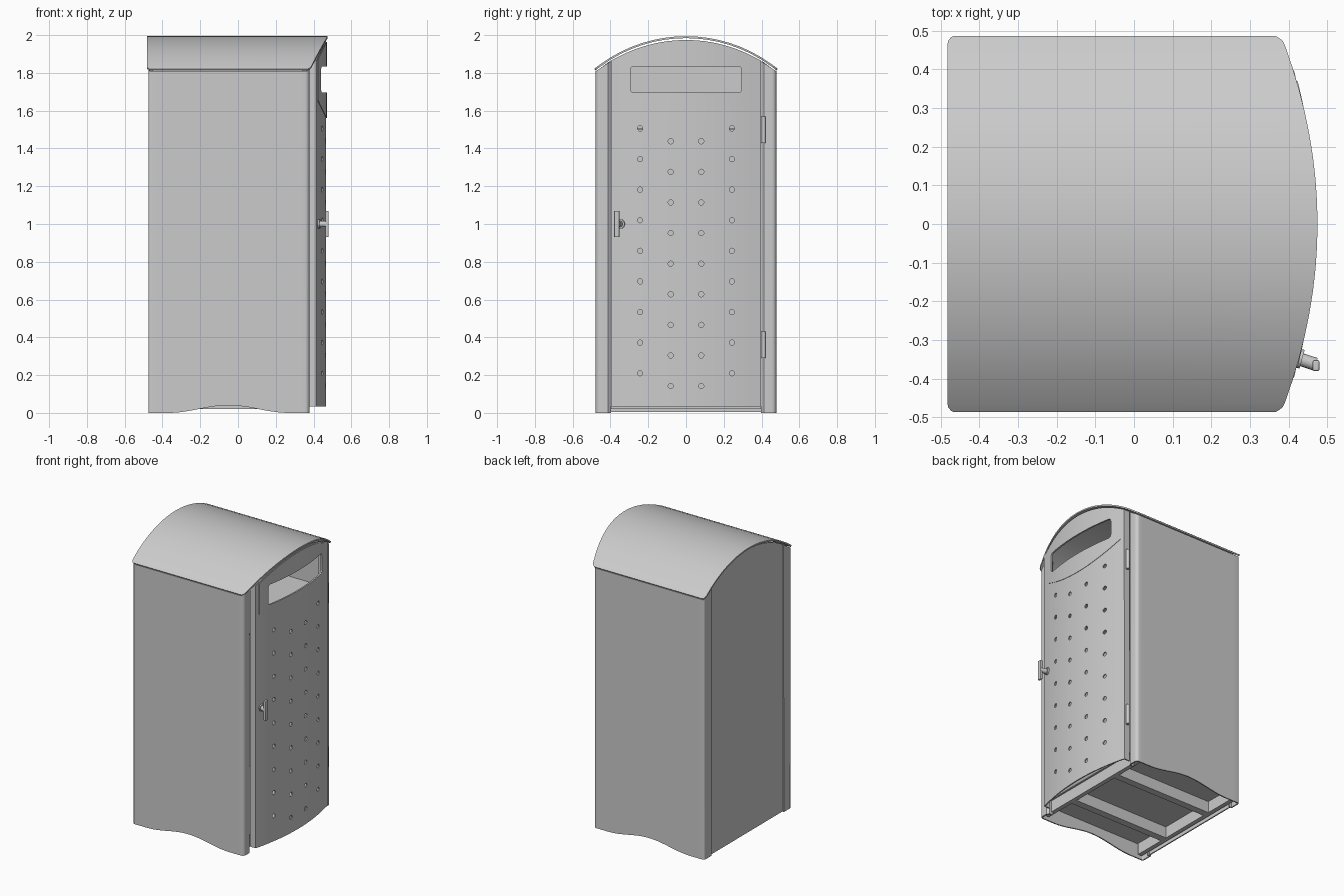
import bpy, bmesh, math
from mathutils import Vector, Matrix

if "Cube" in bpy.data.objects:
    bpy.data.objects.remove(bpy.data.objects["Cube"], do_unlink=True)

grey = bpy.data.materials.new("steel grey")
grey.use_nodes = True
grey.diffuse_color = (0.6, 0.6, 0.6, 1)
grey.node_tree.nodes["Principled BSDF"].inputs["Base Color"].default_value = (0.6, 0.6, 0.6, 1)


def make(name, bm):
    bmesh.ops.recalc_face_normals(bm, faces=bm.faces)
    mesh = bpy.data.meshes.new(name)
    bm.to_mesh(mesh)
    bm.free()
    mesh.materials.append(grey)
    obj = bpy.data.objects.new(name, mesh)
    bpy.context.collection.objects.link(obj)
    return obj


def finish(obj, thickness=0, cutter=None):
    """Thicken, cut, apply and smooth a part."""
    if thickness:
        mod = obj.modifiers.new("thickness", 'SOLIDIFY')
        mod.thickness, mod.offset, mod.use_even_offset = thickness, 0, True
    if cutter:
        mod = obj.modifiers.new("openings", 'BOOLEAN')
        mod.object, mod.solver = cutter, 'EXACT'
    bpy.ops.object.select_all(action='DESELECT')
    bpy.context.view_layer.objects.active = obj
    obj.select_set(True)
    if obj.modifiers:
        bpy.ops.object.convert(target='MESH')
    bpy.ops.object.shade_smooth_by_angle(angle=math.radians(30))
    return obj


def sheet(name, path, bottom, top):
    """Vertical sheet following a plan path between two height functions."""
    bm = bmesh.new()
    low = [bm.verts.new((x, y, bottom(x, y))) for x, y in path]
    high = [bm.verts.new((x, y, top(x, y))) for x, y in path]
    for i in range(len(path) - 1):
        bm.faces.new((low[i], low[i + 1], high[i + 1], high[i]))
    return make(name, bm)


def box(name, lo, hi):
    bm = bmesh.new()
    lo, hi = Vector(lo), Vector(hi)
    bmesh.ops.create_cube(bm, size=1, matrix=Matrix.Translation((lo + hi) / 2) @ Matrix.Diagonal((hi - lo).to_4d()))
    return finish(make(name, bm))


def rod(name, a, b, radius, sides=16):
    a, b = Vector(a), Vector(b)
    turn = (b - a).to_track_quat('Z', 'Y').to_matrix().to_4x4()
    bm = bmesh.new()
    bmesh.ops.create_cone(bm, cap_ends=True, segments=sides, radius1=radius, radius2=radius,
                          depth=(b - a).length, matrix=Matrix.Translation((a + b) / 2) @ turn)
    return finish(make(name, bm))


def span(a, b, n):
    return [a + (b - a) * i / n for i in range(n + 1)]


def roof_z(y):
    return 1.231 + math.sqrt(0.763 ** 2 - y * y)


def door_x(y):
    return 0.463 - 0.34 * y * y


def under_roof(x, y):
    return roof_z(y) - 0.02


# Curved roof with bowed front edge and rounded corners
bm = bmesh.new()
ys = [-0.483, -0.48, -0.472] + span(-0.46, 0.46, 16) + [0.472, 0.48, 0.483]
rows = []
for y in ys:
    inset = 0.015 * max(0, (abs(y) - 0.46) / 0.023) ** 3
    ends = span(-0.483 + inset, 0.475 - 0.4 * y * y - inset, 3)
    rows.append([bm.verts.new((x, y, roof_z(y) - 0.005)) for x in ends])
for a, b in zip(rows, rows[1:]):
    for i in range(3):
        bm.faces.new((a[i], a[i + 1], b[i + 1], b[i]))
finish(make("roof", bm), 0.01)


# Folded side panels with arched lower edge
def arch(x, y):
    if abs(y) < 0.47 or abs(x + 0.05) > 0.32:
        return 0
    return 0.02 * (1 + math.cos(math.pi * (x + 0.05) / 0.32))


def rounded(cx, cy, r, start):
    return [(cx + r * math.cos(start + t), cy + r * math.sin(start + t)) for t in span(0, math.pi / 2, 5)]


for side, label in ((-1, "right"), (1, "left")):
    path = [(-0.45, 0.402)] + [(-0.471, 0.402)]
    path += rounded(-0.461, 0.464, 0.01, math.pi / 2)[::-1]
    path += [(x, 0.474) for x in span(-0.42, 0.33, 30)]
    path += rounded(0.355, 0.454, 0.02, 0)[::-1]
    path += [(0.375, 0.415), (0.365, 0.402), (0.34, 0.402)]
    panel = sheet("side_panel_" + label, [(x, y * side) for x, y in path], arch, under_roof)
    finish(panel, 0.008)

# Back panel set slightly inside the folded edges
back = sheet("back_panel", [(-0.465, y) for y in span(-0.405, 0.405, 16)], lambda x, y: 0.005, under_roof)
finish(back, 0.008)

# Cutter for slot and perforations
bm = bmesh.new()
corners = [(0.275, 1.815, 0), (-0.275, 1.815, 1), (-0.275, 1.715, 2), (0.275, 1.715, 3)]
outline = []
for cy, cz, quarter in corners:
    outline += rounded(cy, cz, 0.02, quarter * math.pi / 2)
face = bm.faces.new([bm.verts.new((0.39, y, z)) for y, z in outline])
push = bmesh.ops.extrude_face_region(bm, geom=[face])
bmesh.ops.translate(bm, vec=(0.15, 0, 0), verts=[v for v in push["geom"] if isinstance(v, bmesh.types.BMVert)])
for y, z0 in ((0.243, 0.21), (0.081, 0.142)):
    for side in (-1, 1):
        for row in range(9):
            place = Matrix.Translation((0.45, y * side, z0 + 0.162 * row)) @ Matrix.Rotation(math.pi / 2, 4, 'Y')
            bmesh.ops.create_cone(bm, cap_ends=True, segments=12, radius1=0.014, radius2=0.014,
                                  depth=0.12, matrix=place)
cutter = make("opening_cutter", bm)
cutter.hide_render = True

# Bowed door with returned edges, and thin plate around the slot
arc = [(door_x(y), y) for y in span(-0.393, 0.393, 24)]
door_path = [(0.37, -0.393)] + arc + [(0.37, 0.393)]
door = sheet("door", door_path, lambda x, y: 0.035, under_roof)
finish(door, 0.008, cutter)
plate_path = [(door_x(y) + 0.005, y) for y in span(-0.37, 0.37, 24)]
plate = sheet("slot_plate", plate_path, lambda x, y: 1.56 + 0.7 * y * y, lambda x, y: roof_z(y) - 0.03)
finish(plate, 0.004, cutter)
bpy.data.objects.remove(cutter, do_unlink=True)

# Hinges
for z, label in ((0.29, "lower"), (1.43, "upper")):
    rod("hinge_" + label, (0.395, 0.41, z), (0.395, 0.41, z + 0.14), 0.012)

# Door handle: stem, collar and upright grip
rod("handle_collar", (0.41, -0.343, 1), (0.435, -0.35, 1), 0.025)
rod("handle_stem", (0.43, -0.35, 1), (0.47, -0.363, 1), 0.017)
grip = box("handle_grip", (0.462, -0.381, 0.93), (0.48, -0.352, 1.07))
bevel = grip.modifiers.new("rounding", 'BEVEL')
bevel.width, bevel.segments = 0.005, 2
finish(grip)

# Inner shelf, floor and base frame
box("inner_shelf", (-0.46, -0.465, 1.5), (0.36, 0.465, 1.508))
box("floor", (-0.46, -0.465, 0.1), (0.36, 0.465, 0.106))
for y, label in ((-0.21, "right"), (0.21, "left")):
    box("base_rail_" + label, (-0.42, y - 0.025, 0.02), (0.33, y + 0.025, 0.1))
for x, label in ((-0.435, "back"), (0.335, "front")):
    box("base_beam_" + label, (x - 0.015, -0.46, 0.02), (x + 0.015, 0.46, 0.1))
